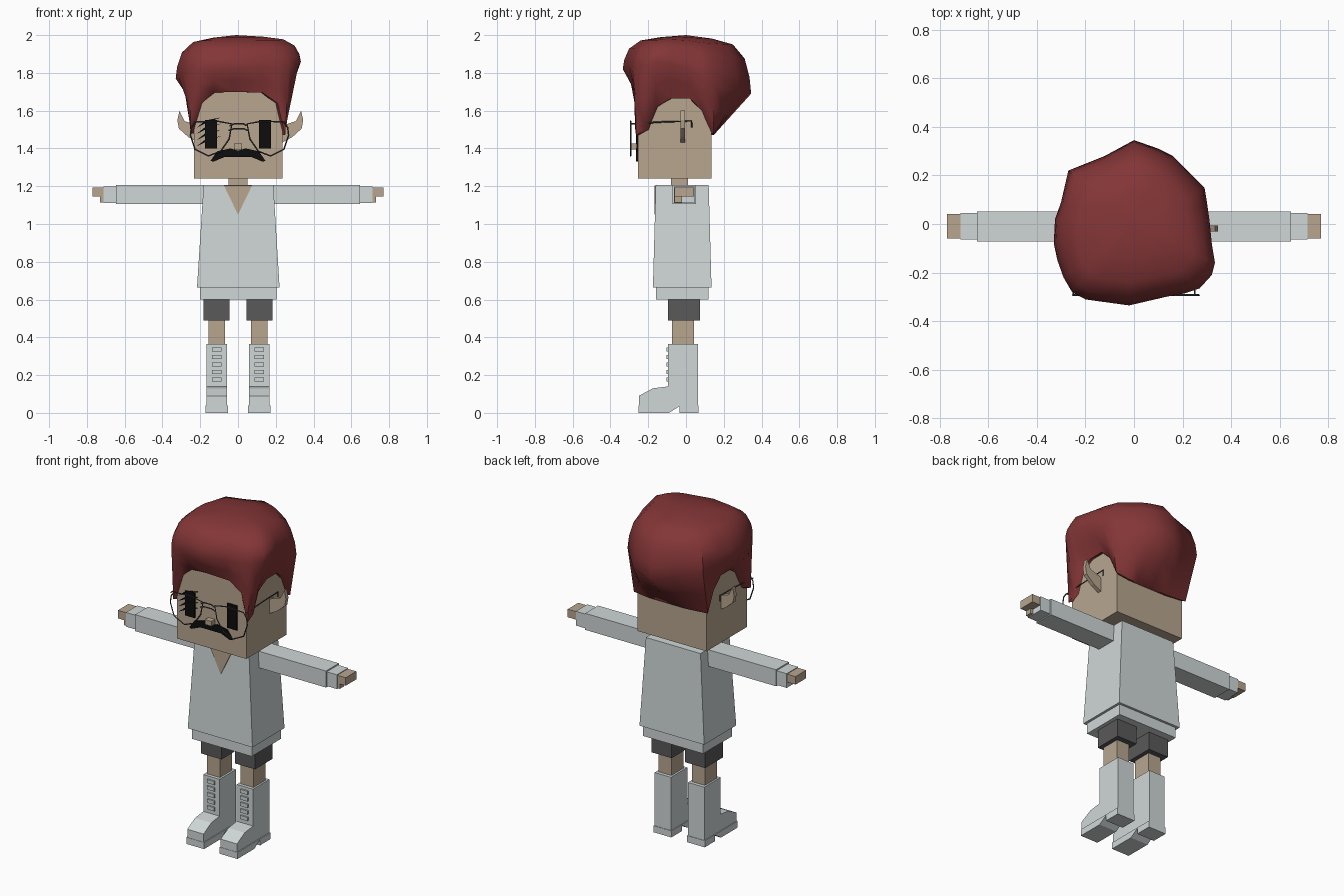
import bpy
import bmesh
from mathutils import Vector

if "Cube" in bpy.data.objects:
    bpy.data.objects.remove(bpy.data.objects["Cube"])


def material(name, r, g, b):
    m = bpy.data.materials.new(name)
    m.use_nodes = True
    m.diffuse_color = (r, g, b, 1)
    bsdf = m.node_tree.nodes["Principled BSDF"]
    bsdf.inputs["Base Color"].default_value = (r, g, b, 1)
    bsdf.inputs["Roughness"].default_value = 0.8
    return m


SKIN = material("skin", 0.48, 0.38, 0.28)
CLOTH = material("pale_cloth", 0.63, 0.68, 0.68)
HAIR = material("red_hair", 0.23, 0.036, 0.038)
SHORTS = material("dark_grey", 0.1, 0.1, 0.1)
BLACK = material("black", 0.004, 0.004, 0.004)
WIRE = material("wire_grey", 0.06, 0.06, 0.065)


def make(name, verts, faces, mat):
    bm = bmesh.new()
    vs = [bm.verts.new(v) for v in verts]
    for f in faces:
        bm.faces.new([vs[i] for i in f])
    bmesh.ops.recalc_face_normals(bm, faces=bm.faces)
    mesh = bpy.data.meshes.new(name)
    bm.to_mesh(mesh)
    bm.free()
    mesh.materials.append(mat)
    ob = bpy.data.objects.new(name, mesh)
    bpy.context.collection.objects.link(ob)
    return ob


def prism(name, lower, upper, mat):
    """Closed solid between two matching outlines."""
    n = len(lower)
    sides = [(i, (i + 1) % n, n + (i + 1) % n, n + i) for i in range(n)]
    caps = [tuple(range(n)), tuple(range(n, 2 * n))]
    return make(name, lower + upper, sides + caps, mat)


def rect(x, y, z):
    return [(x[0], y[0], z), (x[1], y[0], z), (x[1], y[1], z), (x[0], y[1], z)]


def box(name, x, y, z, mat, s=1):
    x = (s * x[0], s * x[1])
    return prism(name, rect(x, y, z[0]), rect(x, y, z[1]), mat)


def front_slab(name, pts, y, mat):
    """Outline in x and z, given depth along y."""
    return prism(name, [(a, y[0], b) for a, b in pts], [(a, y[1], b) for a, b in pts], mat)


def side_slab(name, pts, x, mat, s):
    """Outline in y and z, given width along x."""
    return prism(name, [(s * x[0], a, b) for a, b in pts], [(s * x[1], a, b) for a, b in pts], mat)


def wire(name, pts, closed=False):
    cu = bpy.data.curves.new(name, "CURVE")
    cu.dimensions = "3D"
    cu.bevel_depth = 0.004
    cu.bevel_resolution = 0
    sp = cu.splines.new("POLY")
    sp.points.add(len(pts) - 1)
    for p, co in zip(sp.points, pts):
        p.co = (*co, 1)
    sp.use_cyclic_u = closed
    cu.materials.append(WIRE)
    ob = bpy.data.objects.new(name, cu)
    bpy.context.collection.objects.link(ob)


# Head, neck and nose
box("head", (-0.233, 0.235), (-0.255, 0.135), (1.24, 1.76), SKIN)
box("neck", (-0.05, 0.05), (-0.08, 0.01), (1.19, 1.25), SKIN)
box("nose", (-0.022, 0.022), (-0.288, -0.25), (1.395, 1.425), SKIN)

# Shirt with open collar and an under layer
prism("shirt", rect((-0.217, 0.22), (-0.175, 0.135), 0.665),
      rect((-0.182, 0.187), (-0.16, 0.12), 1.207), CLOTH)
box("under_shirt", (-0.2, 0.205), (-0.16, 0.12), (0.6, 0.67), CLOTH)
front_slab("collar_opening", [(-0.075, 1.205), (0.075, 1.205), (0, 1.05)], (-0.168, -0.15), SKIN)

# Limbs, mirrored left and right
boot = [(-0.25, 0.035), (-0.25, 0.09), (-0.175, 0.13), (-0.095, 0.14),
        (-0.095, 0.365), (0.063, 0.365), (0.063, 0.035)]
sole = [(-0.252, 0), (-0.252, 0.04), (0.066, 0.04), (0.066, 0),
        (-0.035, 0), (-0.035, 0.035), (-0.09, 0)]
ear = [(0.22, 1.43), (0.275, 1.46), (0.325, 1.505), (0.333, 1.55),
       (0.322, 1.6), (0.295, 1.545), (0.22, 1.52)]
lens = [(0.04, 1.53), (0.12, 1.545), (0.235, 1.54), (0.255, 1.51), (0.26, 1.47),
        (0.235, 1.395), (0.165, 1.36), (0.1, 1.385), (0.055, 1.45)]
for s, side in ((1, "left"), (-1, "right")):
    box(side + "_sleeve", (0.17, 0.645), (-0.072, 0.052), (1.105, 1.206), CLOTH, s)
    box(side + "_cuff", (0.64, 0.713), (-0.064, 0.046), (1.111, 1.198), CLOTH, s)
    box(side + "_hand", (0.7, 0.77), (-0.06, 0.042), (1.145, 1.194), SKIN, s)
    box(side + "_thumb", (0.7, 0.73), (-0.06, -0.02), (1.115, 1.15), SKIN, s)
    box(side + "_shorts_leg", (0.045, 0.182), (-0.095, 0.075), (0.49, 0.65), SHORTS, s)
    box(side + "_leg", (0.07, 0.157), (-0.075, 0.042), (0.35, 0.52), SKIN, s)
    side_slab(side + "_boot", boot, (0.058, 0.168), CLOTH, s)
    side_slab(side + "_sole", sole, (0.053, 0.173), CLOTH, s)
    for i in range(5):
        z = 0.165 + i * 0.04
        box(side + "_lace", (0.088, 0.137), (-0.104, -0.09), (z, z + 0.022), CLOTH, s)
    front_slab(side + "_ear", [(s * x + 0.012, z) for x, z in ear], (-0.03, -0.006), SKIN)
    box(side + "_eye", (0.11, 0.175), (-0.263, -0.25), (1.4, 1.55), BLACK, s)
    # Spectacles
    wire(side + "_lens_frame", [(s * x + 0.008, -0.293, z) for x, z in lens], True)
    wire(side + "_temple", [(s * 0.25, -0.293, 1.53), (s * 0.25, -0.13, 1.54),
                            (s * 0.25, 0.03, 1.545), (s * 0.25, 0.03, 1.51)])
for z, w in ((1.53, 0.045), (1.505, 0.05)):
    wire("bridge", [(-w, -0.293, z - 0.01), (-0.02, -0.293, z), (0.03, -0.293, z), (w, -0.293, z - 0.01)])

# Moustache and lashes
half = [(0.04, 1.4), (0.11, 1.385), (0.145, 1.335), (0.13, 1.33), (0.07, 1.355)]
front_slab("moustache", [(0, 1.388)] + half + [(0, 1.355)] + [(-x, z) for x, z in half[::-1]],
           (-0.264, -0.25), BLACK)
for i in range(4):
    z = 1.42 + i * 0.033
    front_slab("lash", [(-0.22, z - 0.01), (-0.17, z + 0.015), (-0.09, z + 0.045), (-0.17, z + 0.03)],
               (-0.264, -0.25), BLACK)

# Hair: widest outline (x, y, z) and hem height for each column, going round
columns = [
    (-0.02, -0.335, 1.82, 1.7), (0.13, -0.3, 1.83, 1.695), (0.21, -0.285, 1.83, 1.64),
    (0.27, -0.265, 1.83, 1.47), (0.32, -0.21, 1.84, 1.5), (0.333, -0.16, 1.86, 1.62),
    (0.32, -0.08, 1.85, 1.665), (0.31, 0.02, 1.82, 1.665), (0.3, 0.09, 1.77, 1.6),
    (0.29, 0.15, 1.74, 1.48), (0.16, 0.28, 1.7, 1.47), (0.1, 0.31, 1.7, 1.47),
    (0, 0.345, 1.69, 1.47), (-0.12, 0.28, 1.72, 1.47), (-0.27, 0.22, 1.75, 1.48),
    (-0.3, 0.09, 1.77, 1.6), (-0.325, 0.02, 1.77, 1.665), (-0.33, -0.08, 1.77, 1.665),
    (-0.315, -0.15, 1.78, 1.62), (-0.29, -0.22, 1.8, 1.5), (-0.255, -0.28, 1.82, 1.48),
    (-0.2, -0.31, 1.82, 1.64), (-0.13, -0.32, 1.82, 1.695)]
crown = [(0.4, 0.94), (0.72, 0.84), (0.9, 0.6), (0.975, 0.28), (1, 0)]
verts = [(-0.01, 0.0, 2.0)]
for scale, rise in crown:
    verts += [(x * scale, y * scale, z + (2 - z) * rise) for x, y, z, h in columns]
for t in (0.5, 1, 1.05):
    for x, y, z, h in columns:
        hem = Vector((max(-0.25, min(0.25, x)), max(-0.268, min(0.146, y)), h))
        p = Vector((x, y, z)).lerp(hem, min(t, 1))
        if t > 1:  # tuck the last row into the head
            p.x, p.y = p.x * 0.85, p.y * 0.85
        verts.append(tuple(p))
n = len(columns)
faces = [(0, 1 + i, 1 + (i + 1) % n) for i in range(n)]
for r in range(len(crown) + 2):
    a = 1 + r * n
    faces += [(a + i, a + n + i, a + n + (i + 1) % n, a + (i + 1) % n) for i in range(n)]
hair = make("hair", verts, faces, HAIR)
bpy.ops.object.select_all(action="DESELECT")
hair.select_set(True)
bpy.context.view_layer.objects.active = hair
bpy.ops.object.shade_smooth_by_angle(angle=0.9)
